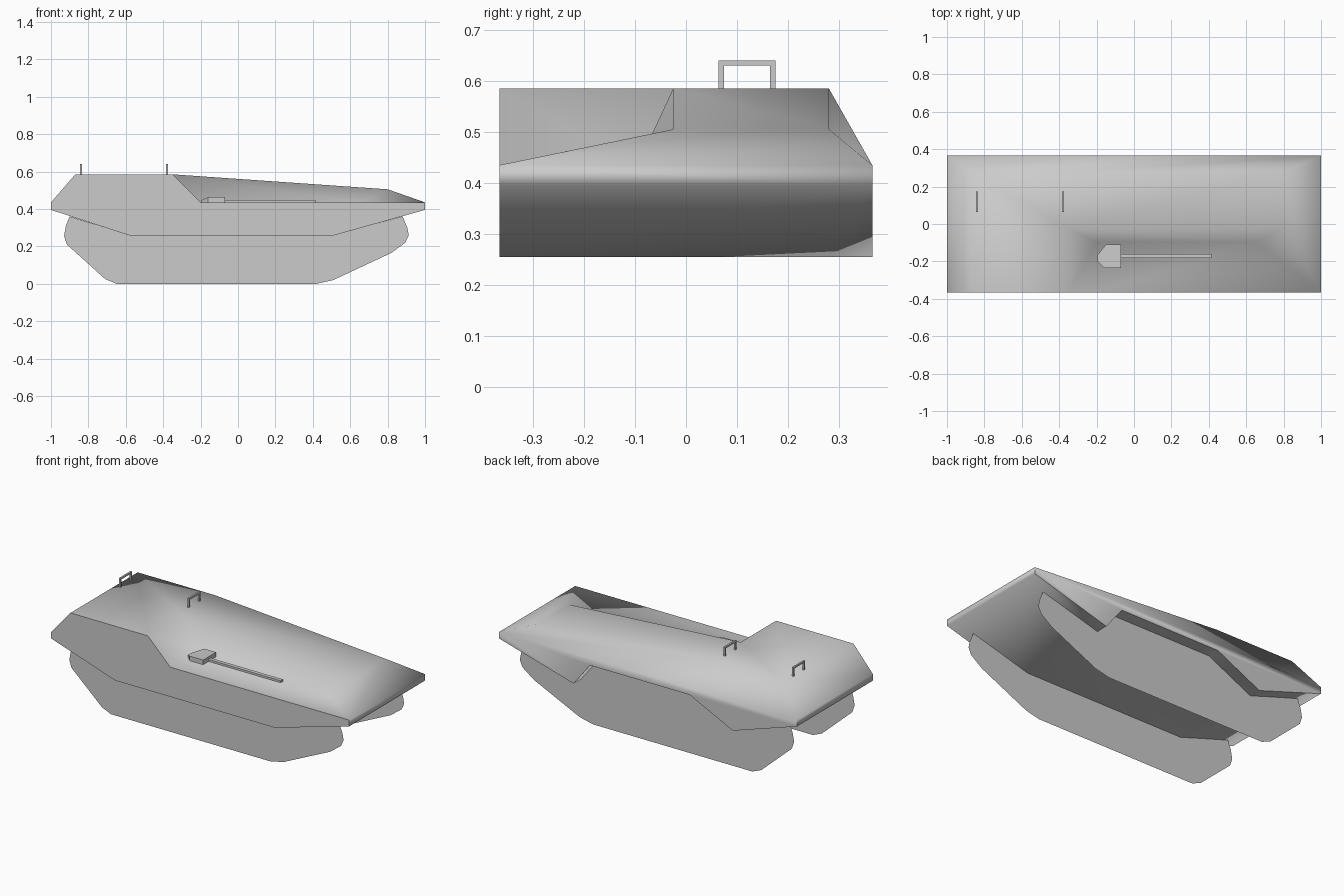
import bpy, bmesh, math

cube = bpy.data.objects.get("Cube")
if cube:
    bpy.data.objects.remove(cube, do_unlink=True)

grey = bpy.data.materials.new("plain_grey")
grey.use_nodes = True
grey.diffuse_color = (0.6, 0.6, 0.6, 1)
grey.node_tree.nodes["Principled BSDF"].inputs["Base Color"].default_value = (0.6, 0.6, 0.6, 1)


def finish(name, bm, smooth=None):
    bmesh.ops.recalc_face_normals(bm, faces=bm.faces)
    mesh = bpy.data.meshes.new(name)
    bm.to_mesh(mesh)
    bm.free()
    mesh.materials.append(grey)
    obj = bpy.data.objects.new(name, mesh)
    bpy.context.collection.objects.link(obj)
    if smooth:
        bpy.ops.object.select_all(action='DESELECT')
        obj.select_set(True)
        bpy.context.view_layer.objects.active = obj
        bpy.ops.object.shade_smooth_by_angle(angle=math.radians(smooth))
    return obj


def add_box(bm, low, high):
    verts = bmesh.ops.create_cube(bm, size=1)["verts"]
    for v in verts:
        for i in range(3):
            v.co[i] = low[i] if v.co[i] < 0 else high[i]


SIDE, INNER, RIDGE = 0.365, 0.29, 0.28
TOP, RIM, LIP, BELLY = 0.585, 0.435, 0.395, 0.255

# Hull: named corners joined by planar panels, with one notch in the back skirt
corners = {
    "tail_f": (-1, -SIDE, RIM), "tail_b": (-1, SIDE, RIM),
    "nose_f": (1, -SIDE, RIM), "nose_b": (1, SIDE, RIM),
    "tail_lf": (-1, -SIDE, LIP), "tail_lb": (-1, SIDE, LIP),
    "nose_lf": (1, -SIDE, LIP), "nose_lb": (1, SIDE, LIP),
    "belly_tf": (-0.57, -SIDE, BELLY), "belly_tb": (-0.57, SIDE, BELLY),
    "belly_nf": (0.5, -SIDE, BELLY), "belly_nb": (0.5, SIDE, BELLY),
    "belly_ti": (-0.57, INNER, BELLY), "belly_ni": (0.5, INNER, BELLY),
    "notch_t": (-0.28, SIDE, LIP), "notch_n": (0.39, SIDE, LIP),
    "notch_ti": (-0.28, INNER, LIP), "notch_ni": (0.39, INNER, LIP),
    "roof_tf": (-0.87, -SIDE, TOP), "roof_tb": (-0.87, RIDGE, TOP),
    "roof_nf": (-0.35, -SIDE, TOP), "roof_nb": (-0.35, RIDGE, TOP),
    "roof_mid": (-0.35, -0.025, TOP),
    "ridge_f": (0.8, -0.025, 0.505), "ridge_b": (0.8, RIDGE, 0.505),
    "well_f": (-0.2, -SIDE, RIM), "well_b": (-0.2, -0.095, RIM),
    "well_n": (0.65, -0.095, RIM),
}
panels = [
    "roof_tf roof_nf roof_mid roof_nb roof_tb",
    "roof_mid ridge_f ridge_b roof_nb",
    "roof_tb roof_nb tail_b",
    "roof_nb nose_b tail_b",
    "roof_nb ridge_b nose_b",
    "tail_f roof_tf roof_tb tail_b",
    "ridge_b ridge_f nose_f nose_b",
    "ridge_f well_n nose_f",
    "roof_mid well_b well_n ridge_f",
    "roof_nf well_f well_b roof_mid",
    "well_f nose_f well_n well_b",
    "tail_f roof_tf roof_nf well_f nose_f nose_lf belly_nf belly_tf tail_lf",
    "tail_b nose_b nose_lb belly_nb notch_n notch_t belly_tb tail_lb",
    "tail_f tail_b tail_lb tail_lf",
    "nose_f nose_b nose_lb nose_lf",
    "tail_lf tail_lb belly_tb belly_ti belly_tf",
    "nose_lf nose_lb belly_nb belly_ni belly_nf",
    "belly_tf belly_nf belly_ni belly_ti",
    "belly_tb belly_ti notch_ti notch_t",
    "notch_t notch_ti notch_ni notch_n",
    "notch_n notch_ni belly_ni belly_nb",
    "belly_ti belly_ni notch_ni notch_ti",
]
bm = bmesh.new()
vert = {key: bm.verts.new(co) for key, co in corners.items()}
for panel in panels:
    bm.faces.new([vert[key] for key in panel.split()])
finish("hull", bm, smooth=75)

# Flat track plates under both sides
track = [(-0.9, 0.36), (-0.92, 0.31), (-0.93, 0.255), (-0.915, 0.21), (-0.71, 0.025),
         (-0.65, 0.003), (0.42, 0.003), (0.51, 0.02), (0.82, 0.165), (0.895, 0.22),
         (0.913, 0.26), (0.905, 0.3), (0.88, 0.36), (0.5, 0.257), (-0.57, 0.257)]
track = [(x, 0 if z < 0.01 else z) for x, z in track]
for side, y in (("front", -INNER), ("back", INNER + 0.001)):
    bm = bmesh.new()
    bm.faces.new([bm.verts.new((x, y, z)) for x, z in track])
    finish(side + "_track", bm)

# Handrails on the roof
for label, x in (("rear", -0.84), ("forward", -0.38)):
    bm = bmesh.new()
    t = 0.005
    for y in (0.069, 0.17):
        add_box(bm, (x - t, y - t, TOP - 0.01), (x + t, y + t, 0.64))
    add_box(bm, (x - t, 0.064, 0.63), (x + t, 0.175, 0.64))
    finish(label + "_handrail", bm)

# Wedge-nosed mount in the side well
outline = [(-0.07, -0.235), (-0.16, -0.235), (-0.195, -0.2),
           (-0.195, -0.165), (-0.15, -0.11), (-0.07, -0.11)]
bm = bmesh.new()
low = [bm.verts.new((x, y, RIM - 0.005)) for x, y in outline]
high = [bm.verts.new((x, y, 0.447 if x < -0.17 else 0.463)) for x, y in outline]
bm.faces.new(low)
bm.faces.new(high)
for i in range(len(outline)):
    j = (i + 1) % len(outline)
    bm.faces.new((low[i], low[j], high[j], high[i]))
finish("gun_mount", bm)

# Barrel lying along the well
bm = bmesh.new()
add_box(bm, (-0.08, -0.183, RIM - 0.005), (0.415, -0.16, 0.447))
finish("gun_barrel", bm)
